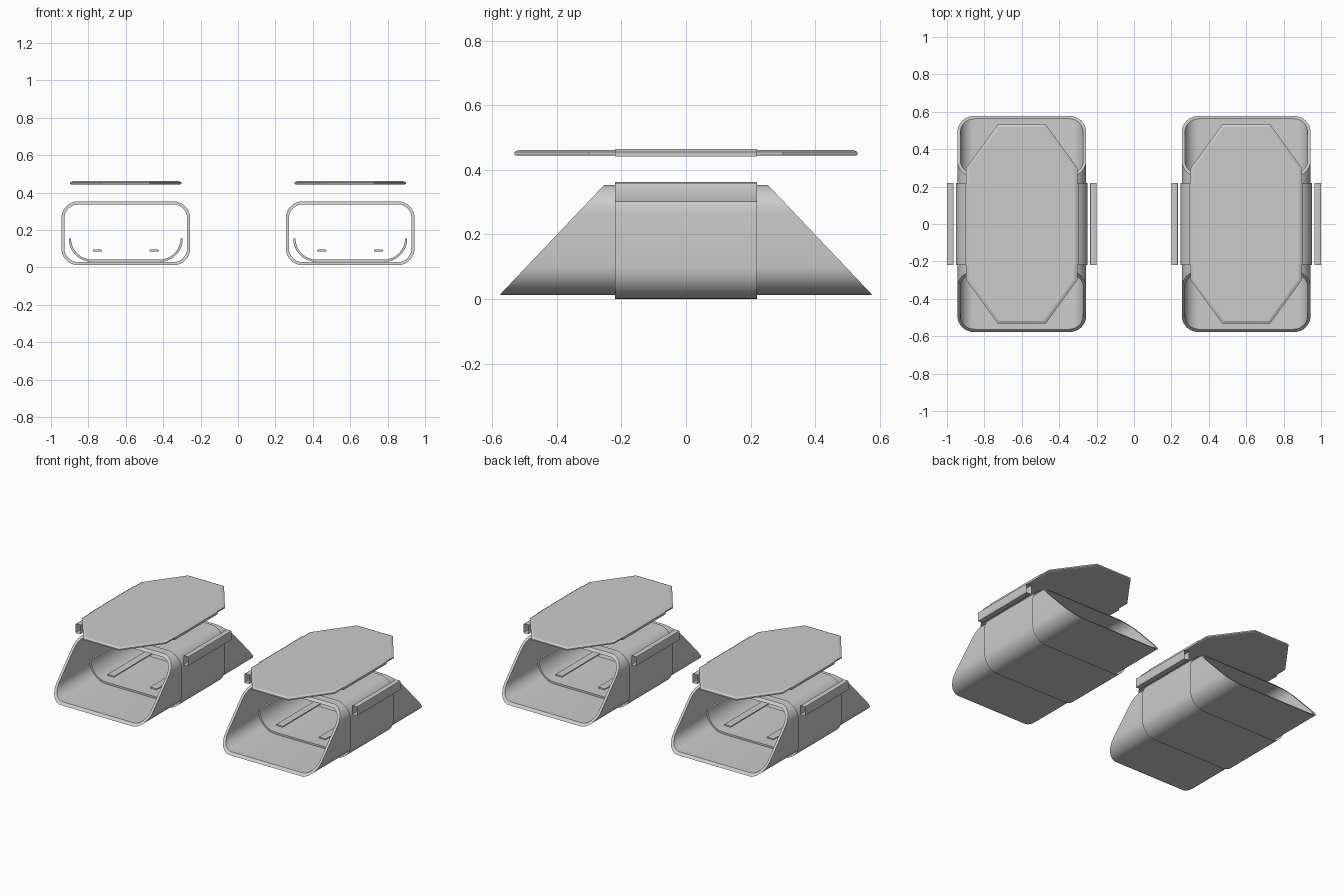
import bpy, bmesh, math

if "Cube" in bpy.data.objects:
    bpy.data.objects.remove(bpy.data.objects["Cube"])

CENTRE = 0.6      # x distance of each unit from the middle
BAND = 0.22       # half length of the middle bands


def finish(bm, name, side, angle=35):
    """Make an object from a bmesh, placed in the left or right unit."""
    bmesh.ops.remove_doubles(bm, verts=bm.verts, dist=1e-5)
    bmesh.ops.recalc_face_normals(bm, faces=bm.faces)
    me = bpy.data.meshes.new(name)
    bm.to_mesh(me)
    bm.free()
    ob = bpy.data.objects.new(name, me)
    bpy.context.collection.objects.link(ob)
    ob.location.x = side * CENTRE
    bpy.ops.object.select_all(action='DESELECT')
    ob.select_set(True)
    bpy.context.view_layer.objects.active = ob
    bpy.ops.object.shade_smooth_by_angle(angle=math.radians(angle))
    return ob


def rounded_rect(hw, z0, z1, r, seg=8):
    """Rounded rectangle in x/z, centred on x = 0."""
    pts = []
    for cx, cz, a0 in ((hw - r, z1 - r, 0), (r - hw, z1 - r, 90),
                       (r - hw, z0 + r, 180), (hw - r, z0 + r, 270)):
        for i in range(seg + 1):
            a = math.radians(a0 + 90 * i / seg)
            pts.append((cx + r * math.cos(a), cz + r * math.sin(a)))
    return pts


def bridge(bm, a, b):
    n = len(a)
    for i in range(n):
        j = (i + 1) % n
        bm.faces.new((a[i], a[j], b[j], b[i]))


def sweep(bm, prof, end, offset=0.0):
    """Extrude a closed x/z profile along y; end(z) gives the half length."""
    front = [bm.verts.new((x + offset, -end(z), z)) for x, z in prof]
    back = [bm.verts.new((x + offset, end(z), z)) for x, z in prof]
    bridge(bm, front, back)
    return front, back


def slant(z):
    return 0.578 - (z - 0.012) * 0.95


def flat(z):
    return BAND


def plate_outline(hw, hl, cut_x, cut_y):
    """Octagon in x/y."""
    q = [(hw, -cut_y), (hw, cut_y), (cut_x, hl)]
    return q + [(-cut_x, hl), (-hw, cut_y), (-hw, -cut_y), (-cut_x, -hl), (cut_x, -hl)]


for side, tag in ((-1, "left"), (1, "right")):
    # housing tube with slanted open ends
    bm = bmesh.new()
    of, ob_ = sweep(bm, rounded_rect(0.344, 0.012, 0.354, 0.09), slant)
    inf, inb = sweep(bm, rounded_rect(0.328, 0.028, 0.338, 0.075), slant)
    bridge(bm, of, inf)
    bridge(bm, ob_, inb)
    finish(bm, tag + "_housing", side)

    # thin open band round the housing
    bm = bmesh.new()
    sweep(bm, rounded_rect(0.352, 0.0, 0.362, 0.097), flat)
    finish(bm, tag + "_housing_band", side)

    # open-ended side rails
    for s, end in ((-1, "outer"), (1, "inner")):
        bm = bmesh.new()
        sweep(bm, rounded_rect(0.0175, 0.30, 0.36, 0.004, 2), flat, -side * s * -0.3825)
        finish(bm, tag + "_" + end + "_rail", side)

    # curved tray inside
    outer, inner = [], []
    for i in range(9):
        a = math.radians(90 * i / 8)
        outer.append((0.18 + 0.125 * math.sin(a), 0.155 - 0.125 * math.cos(a)))
        inner.append((0.18 + 0.113 * math.sin(a), 0.155 - 0.113 * math.cos(a)))
    prof = ([(-x, z) for x, z in reversed(outer)] + outer
            + list(reversed(inner)) + [(-x, z) for x, z in inner])
    bm = bmesh.new()
    f, b = sweep(bm, prof, flat)
    n = len(f)
    for ring in (f, b):
        for i in range(n // 2 - 1):
            bm.faces.new((ring[i], ring[i + 1], ring[n - 2 - i], ring[n - 1 - i]))
    finish(bm, tag + "_tray", side)

    # two slim runners above the tray
    for s in (-1, 1):
        bm = bmesh.new()
        f, b = sweep(bm, rounded_rect(0.025, 0.085, 0.095, 0.004, 2), flat, s * 0.152)
        bm.faces.new(f)
        bm.faces.new(b)
        finish(bm, tag + "_runner", side)

    # floating lid with chamfered rim
    bm = bmesh.new()
    rings = []
    for z, d in ((0.444, 0.006), (0.447, 0.0), (0.455, 0.0), (0.462, 0.014)):
        rings.append([bm.verts.new((x, y, z)) for x, y in
                      plate_outline(0.297 - d, 0.532 - d, 0.128 - d * 0.6, 0.30 - d * 0.4)])
    for a, b in zip(rings, rings[1:]):
        bridge(bm, a, b)
    bm.faces.new(rings[0])
    bm.faces.new(rings[-1])
    finish(bm, tag + "_lid", side, 20)

    # open band round the lid
    bm = bmesh.new()
    sweep(bm, [(-0.302, 0.441), (0.302, 0.441), (0.302, 0.455), (0.286, 0.465),
               (-0.286, 0.465), (-0.302, 0.455)], flat)
    finish(bm, tag + "_lid_band", side, 20)
